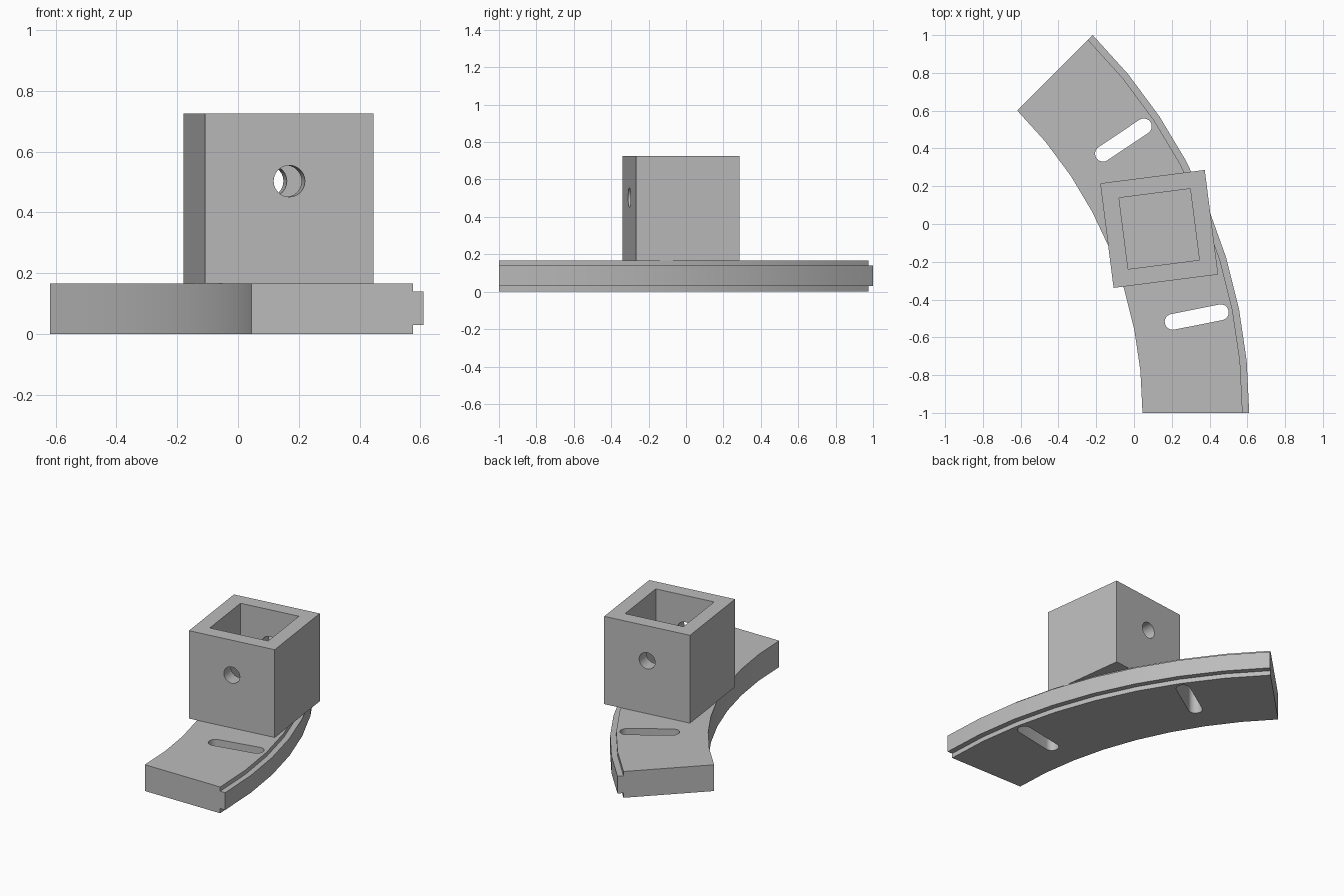
import bpy, bmesh, math
from mathutils import Matrix, Vector

cube = bpy.data.objects.get("Cube")
if cube:
    bpy.data.objects.remove(cube, do_unlink=True)

grey = bpy.data.materials.new("plain_grey")
grey.use_nodes = True
colour = (0.5, 0.5, 0.5, 1)
grey.diffuse_color = colour
grey.node_tree.nodes["Principled BSDF"].inputs["Base Color"].default_value = colour

CENTRE = Vector((-2.218, -1.0, 0))      # centre of the arc
SWEEP, STEPS = math.radians(45), 8
BASE_TOP, TOP = 0.167, 0.725


def add_object(name, bm):
    bmesh.ops.recalc_face_normals(bm, faces=bm.faces)
    mesh = bpy.data.meshes.new(name)
    bm.to_mesh(mesh)
    bm.free()
    mesh.materials.append(grey)
    obj = bpy.data.objects.new(name, mesh)
    bpy.context.collection.objects.link(obj)
    return obj


def prism(name, outline, z0, z1, matrix):
    """Extrude a flat outline from z0 to z1, then place it."""
    bm = bmesh.new()
    face = bm.faces.new([bm.verts.new((x, y, z0)) for x, y in outline])
    top = bmesh.ops.extrude_face_region(bm, geom=[face])["geom"]
    verts = [v for v in top if isinstance(v, bmesh.types.BMVert)]
    bmesh.ops.translate(bm, vec=(0, 0, z1 - z0), verts=verts)
    bm.transform(matrix)
    return add_object(name, bm)


def square(side):
    h = side / 2
    return [(-h, -h), (h, -h), (h, h), (-h, h)]


def rounded_slot(half, radius, n=12):
    """Outline of a slot along x; half = 0 gives a circle."""
    points = []
    for side in (1, -1):
        for i in range(n + 1):
            a = math.pi * (i / n - 0.5)
            points.append((side * (half + radius * math.cos(a)), side * radius * math.sin(a)))
    return points if half else points[:n] + points[n + 1:-1]


def on_arc(radius, degrees, turn=0):
    a = math.radians(degrees)
    place = CENTRE + Vector((radius * math.cos(a), radius * math.sin(a), 0))
    return Matrix.Translation(place) @ Matrix.Rotation(a + math.radians(turn), 4, "Z")


def cut(target, cutter):
    mod = target.modifiers.new("cut", "BOOLEAN")
    mod.operation, mod.solver, mod.object = "DIFFERENCE", "EXACT", cutter
    bpy.context.view_layer.objects.active = target
    bpy.ops.object.modifier_apply(modifier=mod.name)
    bpy.data.objects.remove(cutter, do_unlink=True)


# Curved base: cross-section with an outer tongue, swept along the arc
profile = [(2.263, 0), (2.793, 0), (2.793, 0.03), (2.828, 0.03),
           (2.828, 0.14), (2.793, 0.14), (2.793, BASE_TOP), (2.263, BASE_TOP)]
bm = bmesh.new()
rings = []
for i in range(STEPS + 1):
    a = SWEEP * i / STEPS
    rings.append([bm.verts.new(CENTRE + Vector((r * math.cos(a), r * math.sin(a), z)))
                  for r, z in profile])
for a, b in zip(rings, rings[1:]):
    for j in range(len(profile)):
        k = (j + 1) % len(profile)
        bm.faces.new((a[j], a[k], b[k], b[j]))
bm.faces.new(rings[0])
bm.faces.new(rings[-1])
base = add_object("curved_base", bm)

# Radial slots through the base
for degrees in (11.25, 33.75):
    cut(base, prism("slot_cutter", rounded_slot(0.13, 0.042), -0.1, 0.3,
                    on_arc(2.6, degrees)))

# Square socket with an open top
box_place = on_arc(2.545, 22.5, -15.2)
socket = prism("square_socket", square(0.558), BASE_TOP, TOP, box_place)
cut(socket, prism("cavity_cutter", square(0.38), BASE_TOP - 0.1, TOP + 0.1, box_place))

# Pin hole through the front and back walls
pin_place = box_place @ Matrix.Translation((0, 0, 0.503)) @ Matrix.Rotation(math.pi / 2, 4, "X")
cut(socket, prism("pin_cutter", rounded_slot(0, 0.052), -0.5, 0.5, pin_place))

# Smooth the curved walls, keep the edges sharp
for obj in bpy.data.objects:
    obj.select_set(obj in (base, socket))
bpy.context.view_layer.objects.active = base
bpy.ops.object.shade_smooth_by_angle(angle=math.radians(30))
